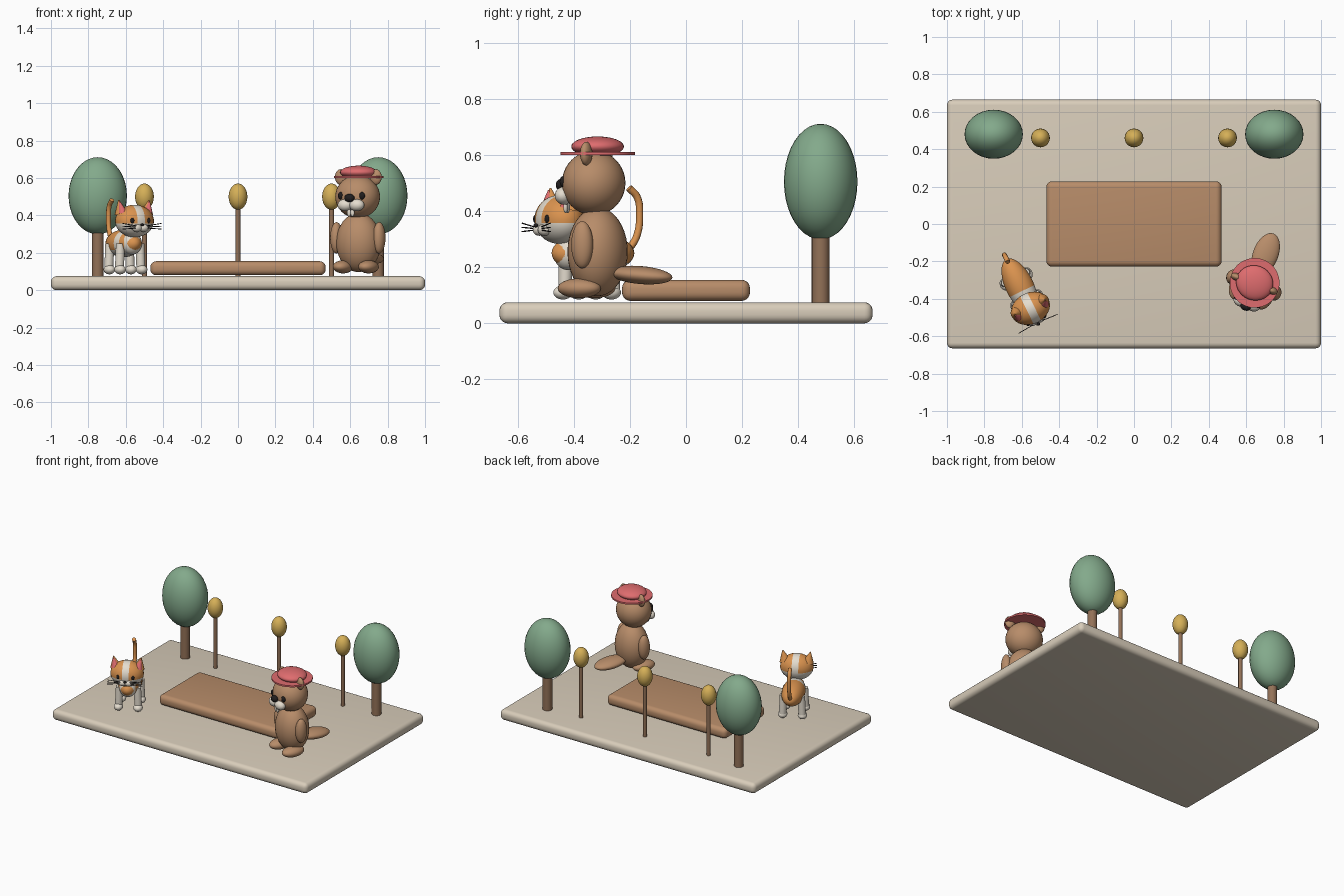
import bpy, bmesh, math
from mathutils import Matrix, Vector, Euler

cube = bpy.data.objects.get("Cube")
if cube:
    bpy.data.objects.remove(cube, do_unlink=True)


def material(name, r, g, b):
    m = bpy.data.materials.new(name)
    m.use_nodes = True
    col = [(c / 255) ** 2.2 for c in (r, g, b)] + [1]
    m.diffuse_color = col
    m.node_tree.nodes["Principled BSDF"].inputs["Base Color"].default_value = col
    return m


stone = material("stone", 216, 204, 185)
brown = material("brown", 182, 139, 105)
bark = material("bark", 146, 113, 88)
green = material("leaf_green", 130, 168, 138)
gold = material("gold", 212, 174, 88)
coral = material("coral", 222, 108, 110)
orange = material("orange", 218, 146, 80)
cream = material("cream", 228, 220, 206)
black = material("black", 38, 35, 35)

WORLD = Matrix.Identity(4)


def finish(name, bm, mats, frame, angle=40):
    bm.transform(frame)
    me = bpy.data.meshes.new(name)
    bm.to_mesh(me)
    bm.free()
    for m in mats:
        me.materials.append(m)
    ob = bpy.data.objects.new(name, me)
    bpy.context.collection.objects.link(ob)
    bpy.ops.object.select_all(action="DESELECT")
    ob.select_set(True)
    bpy.context.view_layer.objects.active = ob
    bpy.ops.object.shade_smooth_by_angle(angle=math.radians(angle))
    return ob


def ball(name, loc, radii, mat, frame=WORLD, rot=(0, 0, 0), cuts=(), rule=None, mat2=None):
    """Ellipsoid; optional cuts and a rule give some faces the second material."""
    bm = bmesh.new()
    bmesh.ops.create_uvsphere(bm, u_segments=32, v_segments=20, radius=1)
    m = Matrix.LocRotScale(Vector(loc), Euler(rot), Vector(radii))
    bm.transform(m)
    for axis, value in cuts:
        no = Vector([float(i == axis) for i in range(3)])
        bmesh.ops.bisect_plane(bm, geom=bm.verts[:] + bm.edges[:] + bm.faces[:],
                               plane_co=no * value, plane_no=no)
    if rule:
        for f in bm.faces:
            f.material_index = int(rule(f.calc_center_median()))
    return finish(name, bm, [mat] + ([mat2] if mat2 else []), frame)


def rod(name, a, b, r1, mat, frame=WORLD, r2=None, sides=24):
    """Cylinder or cone from point a to point b."""
    a, b = Vector(a), Vector(b)
    bm = bmesh.new()
    bmesh.ops.create_cone(bm, cap_ends=True, segments=sides, radius1=r1,
                          radius2=r1 if r2 is None else r2, depth=(b - a).length)
    bm.transform(Matrix.Translation((a + b) / 2) @ (b - a).to_track_quat("Z", "Y").to_matrix().to_4x4())
    return finish(name, bm, [mat], frame)


def slab(name, x, y, z0, z1, bevel, mat):
    bm = bmesh.new()
    bmesh.ops.create_cube(bm, size=1)
    bm.transform(Matrix.LocRotScale(Vector((0, 0, (z0 + z1) / 2)), None, Vector((2 * x, 2 * y, z1 - z0))))
    bmesh.ops.bevel(bm, geom=bm.edges[:], offset=bevel, segments=5, profile=0.5, affect="EDGES")
    return finish(name, bm, [mat], WORLD)


def figure(x, y, degrees):
    return Matrix.Translation((x, y, 0)) @ Matrix.Rotation(math.radians(degrees), 4, "Z")


SIDES = (("left", 1), ("right", -1))

# Ground and central platform
slab("ground_slab", 1, 0.665, 0, 0.075, 0.03, stone)
slab("platform", 0.468, 0.228, 0.08, 0.155, 0.03, brown)

# Trees
for side, s in SIDES:
    rod(side + "_tree_trunk", (s * 0.75, 0.48, 0.07), (s * 0.75, 0.48, 0.36), 0.031, bark)
    ball(side + "_tree_crown", (s * 0.75, 0.48, 0.505), (0.156, 0.131, 0.206), green)

# Lamps
for side, x in (("left", 0.5), ("middle", 0), ("right", -0.5)):
    rod(side + "_lamp_post", (x, 0.46, 0.07), (x, 0.46, 0.46), 0.013, bark)
    ball(side + "_lamp_globe", (x, 0.46, 0.5), (0.05, 0.05, 0.07), gold)

# Beaver: body, head and tail
bv = figure(0.645, -0.315, -21)
ball("beaver_body", (0, 0, 0.255), (0.122, 0.105, 0.158), brown, bv)
ball("beaver_head", (0, -0.015, 0.5), (0.121, 0.112, 0.115), brown, bv)
ball("beaver_tail", (0, 0.165, 0.172), (0.068, 0.118, 0.032), brown, bv, (-0.08, 0, 0))

# Beaver: paired parts
for side, s in SIDES:
    ball("beaver_%s_arm" % side, (s * 0.122, -0.012, 0.28), (0.033, 0.04, 0.084), brown, bv)
    ball("beaver_%s_foot" % side, (s * 0.073, -0.042, 0.125), (0.05, 0.08, 0.035), brown, bv)
    ball("beaver_%s_ear" % side, (s * 0.1, -0.005, 0.605), (0.033, 0.02, 0.042), brown, bv)
    ball("beaver_%s_eye" % side, (s * 0.06, -0.108, 0.505), (0.017, 0.012, 0.02), black, bv)
    ball("beaver_%s_cheek" % side, (s * 0.033, -0.115, 0.455), (0.042, 0.032, 0.032), cream, bv)
    ball("beaver_%s_tooth" % side, (s * 0.01, -0.118, 0.415), (0.011, 0.008, 0.022), cream, bv)
ball("beaver_nose", (0, -0.137, 0.493), (0.028, 0.02, 0.022), black, bv)

# Beaver: hat
rod("hat_brim", (0, 0, 0.6), (0, 0, 0.611), 0.133, coral, bv, sides=40)
ball("hat_crown", (0, 0, 0.63), (0.1, 0.093, 0.036), coral, bv)

# Cat: body with pale band and belly
cat = figure(-0.605, -0.345, 26)
ball("cat_body", (0, 0.015, 0.25), (0.075, 0.16, 0.073), orange, cat,
     cuts=((1, -0.06), (1, -0.015), (2, 0.215)),
     rule=lambda c: -0.06 < c.y < -0.015 or c.z < 0.215, mat2=cream)
ball("cat_chest", (0, -0.085, 0.25), (0.055, 0.05, 0.06), cream, cat)

# Cat: head with orange cap split by a pale stripe
ball("cat_head", (0, -0.118, 0.37), (0.108, 0.084, 0.087), orange, cat,
     cuts=((0, -0.022), (0, 0.022), (2, 0.358)),
     rule=lambda c: abs(c.x) < 0.022 or c.z < 0.358, mat2=cream)
ball("cat_nose", (0, -0.212, 0.349), (0.01, 0.008, 0.007), black, cat)

# Cat: paired parts
for side, s in SIDES:
    ball("cat_%s_muzzle" % side, (s * 0.02, -0.188, 0.333), (0.028, 0.022, 0.021), cream, cat)
    ball("cat_%s_eye" % side, (s * 0.047, -0.189, 0.372), (0.012, 0.009, 0.015), black, cat)
    rod("cat_%s_ear" % side, (s * 0.075, -0.11, 0.41), (s * 0.09, -0.11, 0.482), 0.036, orange, cat, 0.003)
    rod("cat_%s_inner_ear" % side, (s * 0.075, -0.126, 0.413), (s * 0.089, -0.117, 0.474), 0.027, coral, cat, 0.003)
    for i in (-1, 0, 1):
        rod("cat_%s_whisker_%d" % (side, i + 2), (s * 0.03, -0.204, 0.338 + i * 0.006),
            (s * 0.115, -0.21, 0.342 + i * 0.015), 0.0022, black, cat, sides=6)
    for place, y in (("front", -0.065), ("back", 0.065)):
        rod("cat_%s_%s_leg" % (place, side), (s * 0.064, y, 0.11), (s * 0.058, y, 0.25), 0.024, cream, cat)
        ball("cat_%s_%s_paw" % (place, side), (s * 0.064, y - 0.008, 0.11), (0.03, 0.035, 0.025), cream, cat)

# Cat: curved tail
curve = bpy.data.curves.new("cat_tail", "CURVE")
curve.dimensions = "3D"
curve.bevel_depth = 0.013
curve.bevel_resolution = 3
curve.use_fill_caps = True
path = [(0.155, 0.26), (0.188, 0.31), (0.2, 0.39), (0.19, 0.45), (0.158, 0.482)]
spline = curve.splines.new("BEZIER")
spline.bezier_points.add(len(path) - 1)
for p, (y, z) in zip(spline.bezier_points, path):
    p.co = cat @ Vector((0, y, z))
    p.handle_left_type = p.handle_right_type = "AUTO"
curve.materials.append(orange)
bpy.context.collection.objects.link(bpy.data.objects.new("cat_tail", curve))
